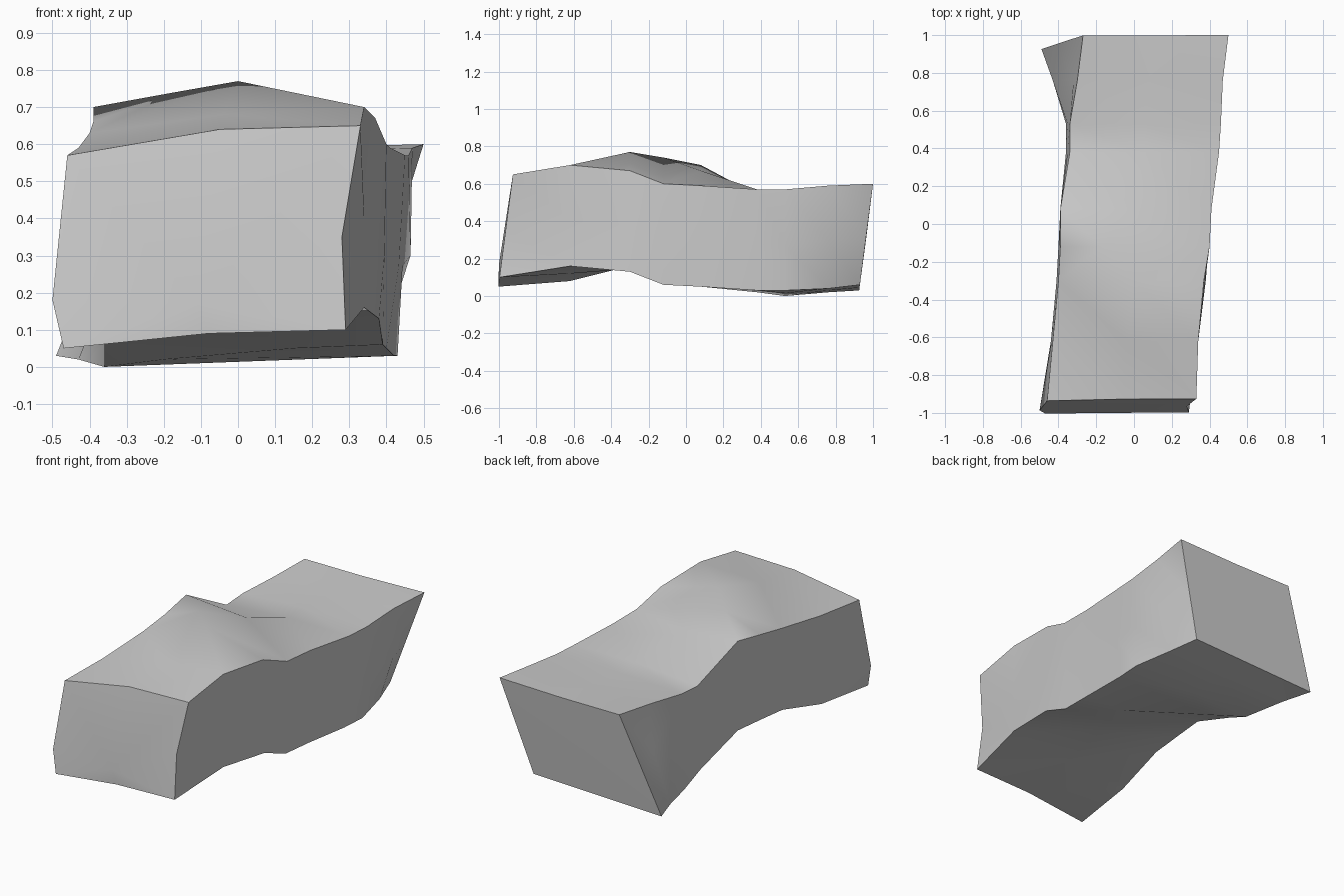
import bpy, bmesh
from mathutils import Vector

if "Cube" in bpy.data.objects:
    bpy.data.objects.remove(bpy.data.objects["Cube"], do_unlink=True)

# Stations along the length, then one (x, z) rail per long edge of the boulder
STATIONS = [-1.01, -.62, -.3, -.12, .08, .38, .53, .76, .922]
top_right = [(.33, .65), (.34, .7), (.37, .67), (.4, .6), (.41, .59),
             (.45, .57), (.46, .57), (.47, .59), (.5, .6)]
top_middle = [(-.05, .64), (-.04, .68), (0, .77), (-.17, .74), (0, .67),
              (.05, .57), (.05, .57), (.08, .58), (.1, .59)]
top_left = [(-.46, .57), (-.43, .59), (-.4, .63), (-.39, .66), (-.39, .7),
            (-.34, .54), (-.34, .55), (-.3, .57), (-.27, .59)]
bottom_left = [(-.47, .05), (-.44, .08), (-.41, .16), (-.4, .17), (-.39, .18),
               (-.36, .06), (-.36, 0), (-.43, .02), (-.49, .03)]
bottom_right = [(.29, .1), (.34, .16), (.38, .13), (.39, .06), (.4, .05),
                (.42, .03), (.43, .03), (.38, .04), (.33, .06)]


def between(rail_a, rail_b, share):
    """Rail running part of the way from one rail to another."""
    return [tuple(Vector(a).lerp(Vector(b), share)) for a, b in zip(rail_a, rail_b)]


# Middle rails, with the front bulges, the diagonal creases near the back
# and the diagonal fold underneath
left_side = between(bottom_left, top_left, .4)
left_side[0] = (-.5, .18)
left_side[7] = (-.32, .3)
right_side = between(bottom_right, top_right, .45)
right_side[0] = (.28, .35)
right_side[7] = (.465, .3)
underside = between(bottom_left, bottom_right, .5)
underside[0] = (-.08, .09)
underside[4] = (.15, .05)
underside[5] = (-.2, .02)
rails = [top_right, top_middle, top_left, left_side,
         bottom_left, underside, bottom_right, right_side]


def add_ring(bm, index):
    """One cross-section; the two end sections lean back with height."""
    is_end = index in (0, len(STATIONS) - 1)
    lean = .13 if is_end else 0
    ring = []
    for rail in rails:
        x, z = rail[index]
        ring.append(bm.verts.new((x, STATIONS[index] + lean * z, z)))
    return ring


def add_cap(bm, ring, centre):
    """Fan of faces closing an end."""
    hub = bm.verts.new(centre)
    for a, b in zip(ring, ring[1:] + ring[:1]):
        bm.faces.new((a, b, hub))


# Boulder body: skin the sections and close both ends
bm = bmesh.new()
rings = [add_ring(bm, i) for i in range(len(STATIONS))]
for near, far in zip(rings, rings[1:]):
    for i in range(len(rails)):
        j = (i + 1) % len(rails)
        bm.faces.new((near[i], near[j], far[j], far[i]))
add_cap(bm, rings[0], (-.11, -1, .17))
add_cap(bm, rings[-1], (0, .965, .32))
bmesh.ops.triangulate(bm, faces=bm.faces[:], quad_method='SHORT_EDGE')
bmesh.ops.recalc_face_normals(bm, faces=bm.faces[:])

mesh = bpy.data.meshes.new("boulder")
bm.to_mesh(mesh)
bm.free()
boulder = bpy.data.objects.new("boulder", mesh)
bpy.context.collection.objects.link(boulder)

# Stone colour
stone = bpy.data.materials.new("grey stone")
stone.use_nodes = True
colour = (.6, .6, .6, 1)
stone.diffuse_color = colour
stone.node_tree.nodes["Principled BSDF"].inputs["Base Color"].default_value = colour
mesh.materials.append(stone)

# Soft facets with sharp main edges
bpy.context.view_layer.objects.active = boulder
boulder.select_set(True)
bpy.ops.object.shade_smooth_by_angle(angle=.7)
